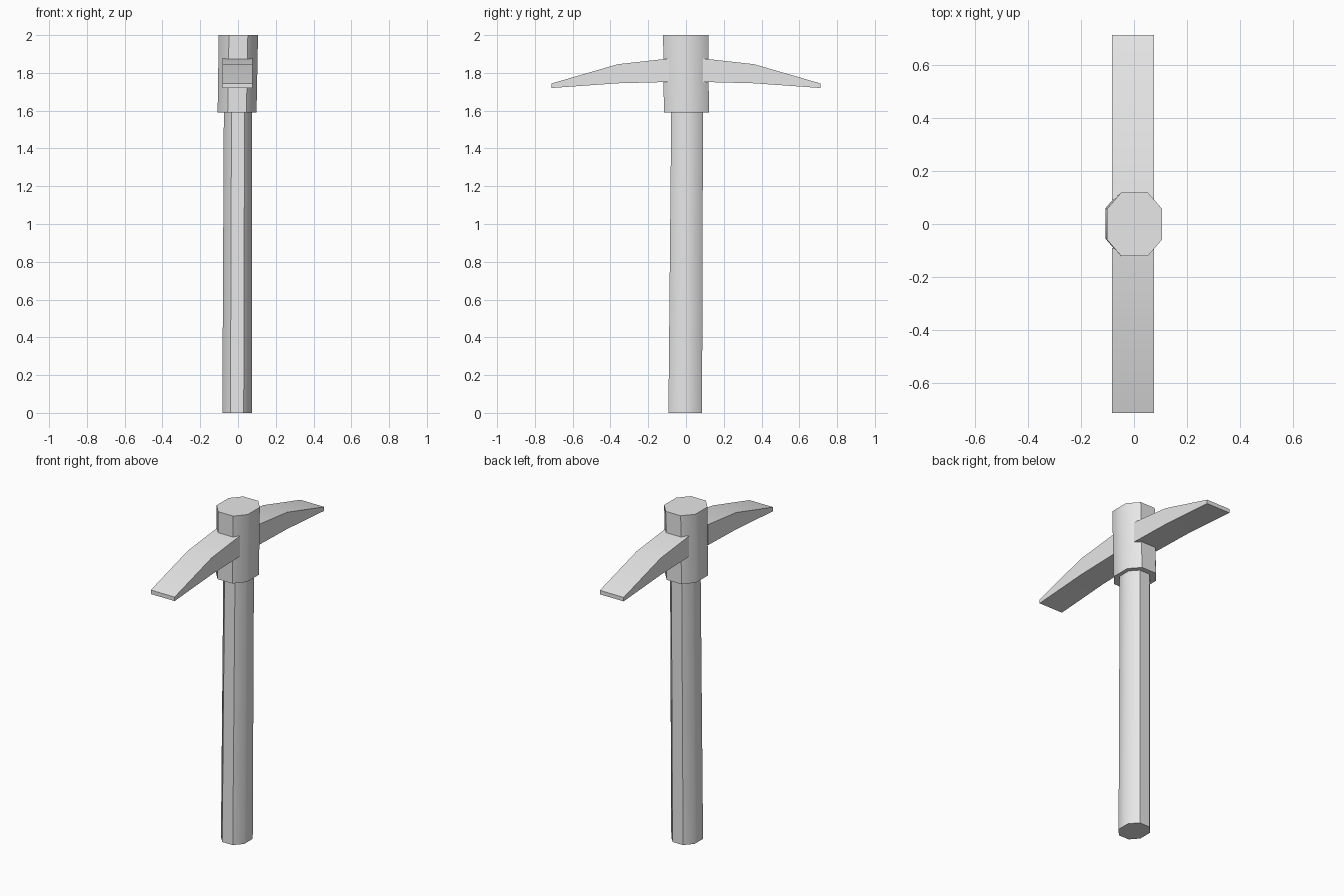
import bpy
import bmesh
from math import radians

cube = bpy.data.objects.get("Cube")
if cube:
    bpy.data.objects.remove(cube, do_unlink=True)

grey = bpy.data.materials.new("plain grey")
grey.use_nodes = True
grey.diffuse_color = (0.8, 0.8, 0.8, 1)
grey.node_tree.nodes["Principled BSDF"].inputs["Base Color"].default_value = (0.8, 0.8, 0.8, 1)


def loft(name, rings):
    """Join rings of equal length with side faces and cap both ends."""
    bm = bmesh.new()
    loops = [[bm.verts.new(p) for p in ring] for ring in rings]
    for a, b in zip(loops, loops[1:]):
        for i in range(len(a)):
            j = (i + 1) % len(a)
            bm.faces.new((a[i], a[j], b[j], b[i]))
    bm.faces.new(loops[0])
    bm.faces.new(loops[-1])
    bmesh.ops.recalc_face_normals(bm, faces=bm.faces)
    mesh = bpy.data.meshes.new(name)
    bm.to_mesh(mesh)
    bm.free()
    mesh.materials.append(grey)
    obj = bpy.data.objects.new(name, mesh)
    bpy.context.collection.objects.link(obj)
    bpy.ops.object.select_all(action="DESELECT")
    obj.select_set(True)
    bpy.context.view_layer.objects.active = obj
    bpy.ops.object.shade_smooth_by_angle(angle=radians(45))
    return obj


def octagon(cx, cy, z, hx, hy, ratio):
    """Eight-sided ring with half sizes hx, hy and chamfered corners."""
    sx, sy = hx * ratio, hy * ratio
    pts = [(sx, hy), (hx, sy), (hx, -sy), (sx, -hy),
           (-sx, -hy), (-hx, -sy), (-hx, sy), (-sx, hy)]
    return [(cx + x, cy + y, z) for x, y in pts]


# Slightly leaning handle
loft("handle", [octagon(-0.005, -0.004, 0, 0.078, 0.089, 0.45),
                octagon(0, 0.006, 1.6, 0.075, 0.084, 0.46)])

# Collar around the top of the handle
loft("head_collar", [octagon(-0.005, 0.002, 1.59, 0.103, 0.119, 0.48),
                     octagon(0.002, -0.001, 2.0, 0.104, 0.12, 0.48)])

# Two tapering blades, mirrored front to back: distance, bottom, top
sections = [(0.09, 1.752, 1.876), (0.36, 1.745, 1.846), (0.712, 1.72, 1.744)]
for name, side in (("front_blade", -1), ("back_blade", 1)):
    loft(name, [[(-0.083, side * y, low), (0.076, side * y, low),
                 (0.076, side * y, high), (-0.083, side * y, high)]
                for y, low, high in sections])
